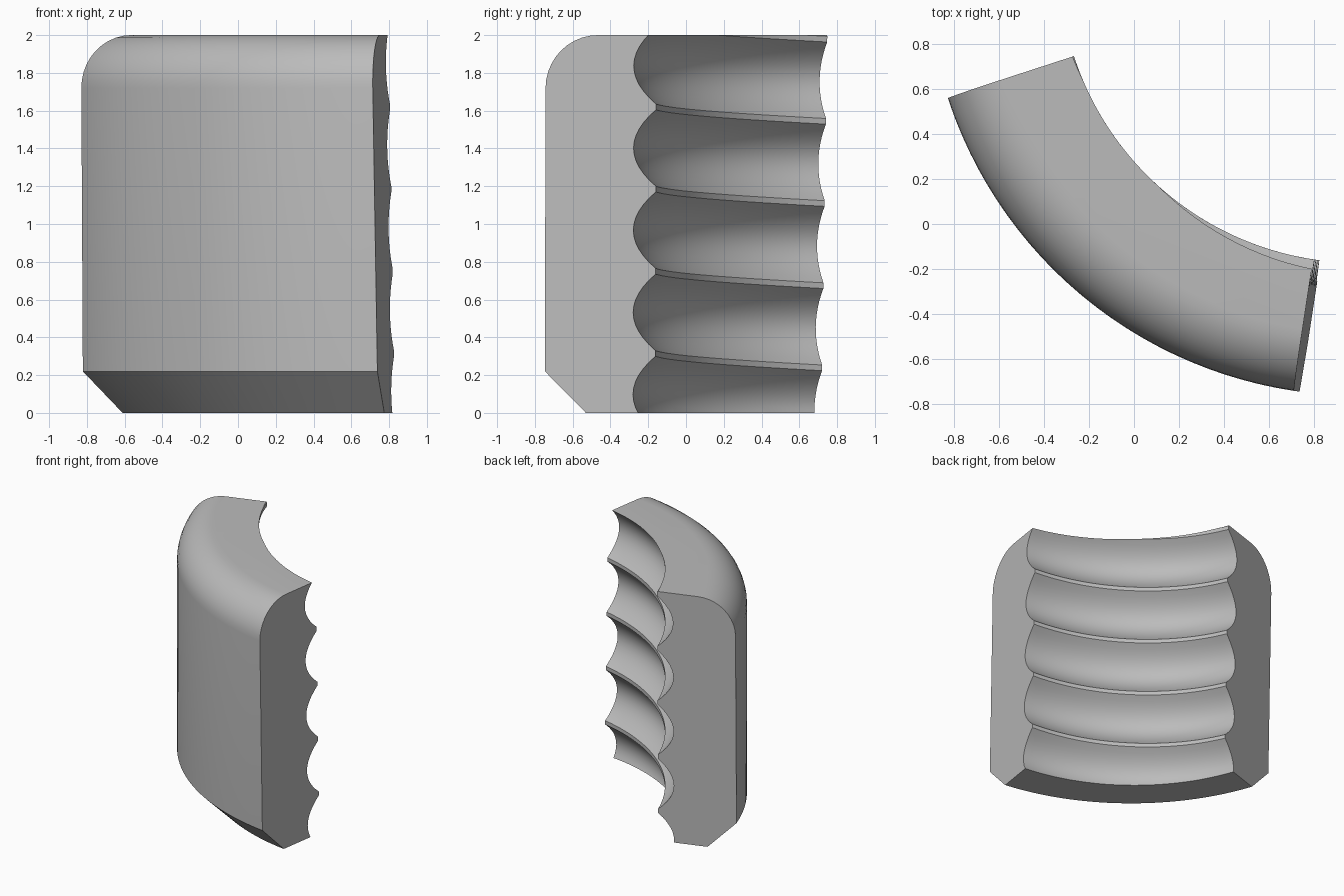
import bpy, bmesh, math

cube = bpy.data.objects.get("Cube")
if cube:
    bpy.data.objects.remove(cube, do_unlink=True)

# Main dimensions
CX, CY = 1.0, 1.16                       # axis of the full nut
R_OUT, R_CREST, DEPTH = 1.925, 1.333, 0.12
PITCH, FLAT, CREST_Z = 0.435, 0.03, 0.315
HEIGHT, CHAMFER, FILLET = 2.0, 0.22, 0.28
START, END = math.radians(198.0), math.radians(261.3)
SEGMENTS = 26
LEAN = 0.0165                            # sideways lean of the cut ends

# Outer profile (radius, height), overshooting both flat ends
outer = [(R_OUT - CHAMFER, -0.8), (R_OUT - CHAMFER, 0.0), (R_OUT, CHAMFER)]
for i in range(11):
    a = math.radians(90 * i / 10)
    outer.append((R_OUT - FILLET + FILLET * math.cos(a),
                  HEIGHT - FILLET + FILLET * math.sin(a)))
outer.append((R_OUT - FILLET, HEIGHT + 0.8))


def thread_profile():
    """Rounded grooves with narrow flat crests, from top to bottom."""
    pts = []
    half = (PITCH - FLAT) / 2
    for turn in range(5, -2, -1):
        root_z = CREST_Z + (turn - 0.5) * PITCH
        for i in range(13):
            u = 1 - i / 6
            pts.append((R_CREST + DEPTH * (1 - u * u), root_z + u * half))
    return pts


thread = thread_profile()
bm = bmesh.new()

# Sweep the section round the axis, dropping the thread along its helix
rings = []
for s in range(SEGMENTS + 1):
    angle = START + (END - START) * s / SEGMENTS
    drop = PITCH * (angle - END) / (2 * math.pi)
    ring = []
    for r, z in outer + [(r, z + drop) for r, z in thread]:
        a = angle + LEAN * (HEIGHT - z) / r
        ring.append(bm.verts.new((CX + r * math.cos(a), CY + r * math.sin(a), z)))
    rings.append(ring)
n = len(rings[0])
for a, b in zip(rings, rings[1:]):
    for i in range(n):
        j = (i + 1) % n
        bm.faces.new((a[i], a[j], b[j], b[i]))
bm.faces.new(rings[0])
bm.faces.new(rings[-1])

# Trim flat at the top and bottom, and cap
for z, direction in ((0.0, -1), (HEIGHT, 1)):
    bmesh.ops.bisect_plane(bm, geom=bm.verts[:] + bm.edges[:] + bm.faces[:], dist=1e-5,
                           plane_co=(0, 0, z), plane_no=(0, 0, direction), clear_outer=True)
    rim = [e for e in bm.edges if e.is_boundary]
    bmesh.ops.holes_fill(bm, edges=rim, sides=0)
bmesh.ops.recalc_face_normals(bm, faces=bm.faces[:])

mesh = bpy.data.meshes.new("threaded_nut_segment")
bm.to_mesh(mesh)
bm.free()
segment = bpy.data.objects.new("threaded_nut_segment", mesh)
bpy.context.collection.objects.link(segment)

# Plain grey material
grey = bpy.data.materials.new("plain_grey")
grey.use_nodes = True
colour = (0.5, 0.5, 0.5, 1.0)
grey.diffuse_color = colour
grey.node_tree.nodes["Principled BSDF"].inputs["Base Color"].default_value = colour
mesh.materials.append(grey)

# Smooth curves, crisp edges
bpy.ops.object.select_all(action="DESELECT")
segment.select_set(True)
bpy.context.view_layer.objects.active = segment
bpy.ops.object.shade_smooth_by_angle(angle=math.radians(30))
